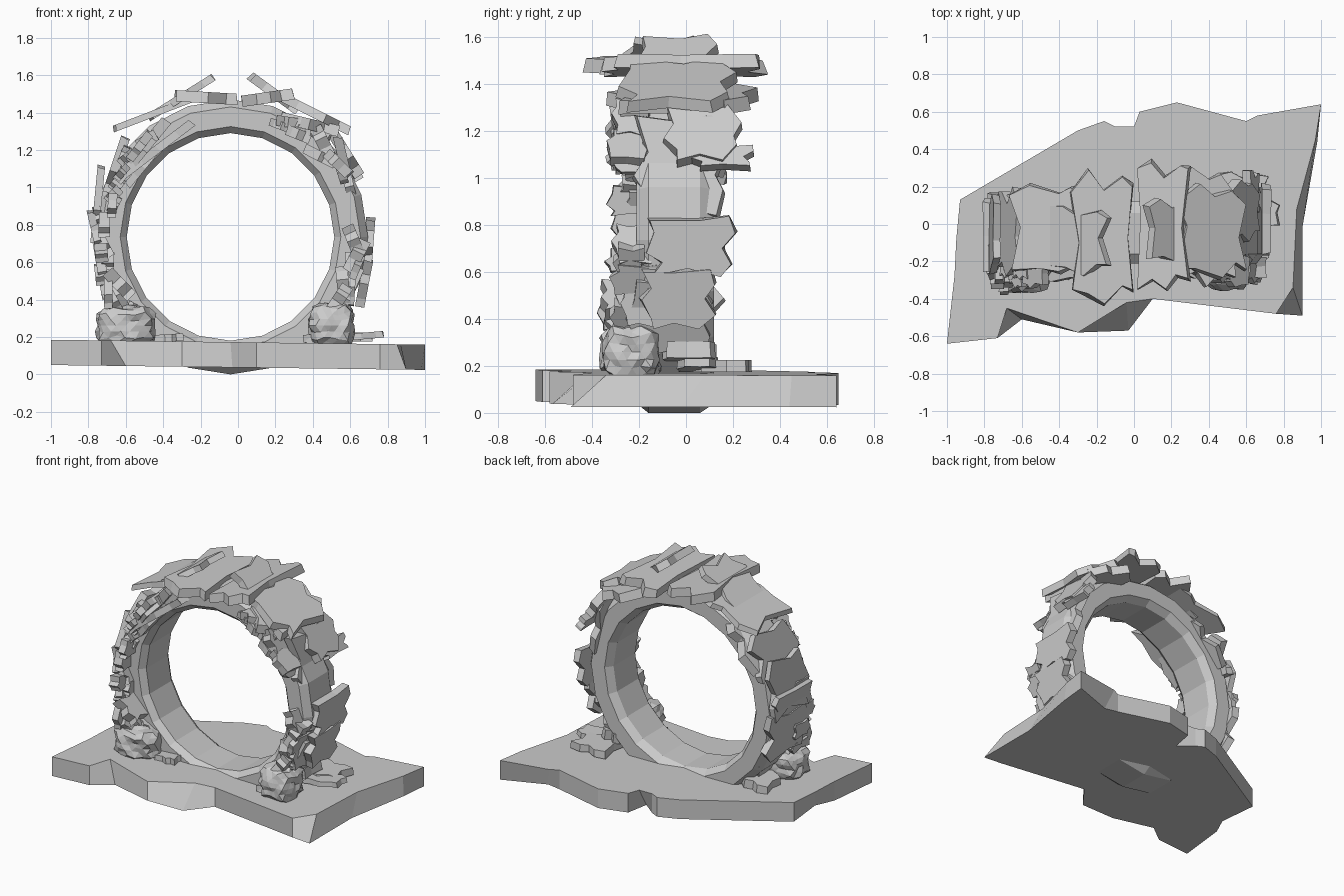
import bpy, bmesh, math, random
from mathutils import Vector

if "Cube" in bpy.data.objects:
    bpy.data.objects.remove(bpy.data.objects["Cube"])

random.seed(7)
CX, CY, CZ = -0.04, -0.05, 0.735   # ring centre


def make_object(name, bm):
    bmesh.ops.recalc_face_normals(bm, faces=bm.faces[:])
    me = bpy.data.meshes.new(name)
    bm.to_mesh(me)
    bm.free()
    ob = bpy.data.objects.new(name, me)
    bpy.context.collection.objects.link(ob)
    return ob


def prism(bm, lower, upper):
    # closed solid between two outlines with equal point counts
    a = [bm.verts.new(p) for p in lower]
    b = [bm.verts.new(p) for p in upper]
    n = len(a)
    bm.faces.new(a[::-1])
    bm.faces.new(b)
    for i in range(n):
        j = (i + 1) % n
        bm.faces.new((a[i], a[j], b[j], b[i]))


def jagged_outline(y0, y1):
    # broken-stone outline in (u 0..1, y)
    w, r = y1 - y0, random.uniform
    return [(r(0, .08), y0 + w * r(.0, .22)), (r(.25, .4), y0 + w * r(.06, .16)),
            (r(.5, .65), y0), (r(.75, .85), y0 + w * r(.1, .2)),
            (1, y0 + w * r(.05, .2)), (r(.86, .95), y0 + w * r(.4, .6)),
            (1, y1 - w * r(.05, .25)), (r(.7, .85), y1 - w * r(.0, .08)),
            (r(.5, .6), y1 - w * r(.1, .2)), (r(.2, .35), y1),
            (0, y1 - w * r(.0, .2)), (r(.04, .14), y0 + w * r(.4, .6))]


def plate(bm, x1, z1, x2, z2, t, y0, y1):
    # stone plate seen edge-on from the front as the line (x1,z1)-(x2,z2)
    d = Vector((x2 - x1, 0, z2 - z1))
    n = Vector((-d.z, 0, d.x)).normalized() * t / 2
    p = Vector((x1, 0, z1))
    pts = [p + d * u + Vector((0, y, 0)) for u, y in jagged_outline(y0, y1)]
    c = sum(pts, Vector()) / len(pts)
    prism(bm, [q - n for q in pts],
          [c + (q - c) * random.uniform(.93, 1.0) + n for q in pts])


# ground slab: outline x, y; bottom edge is chipped differently from the top
top = [(-1, -.64), (-.73, -.61), (-.68, -.45), (-.3, -.58), (-.04, -.42), (.1, -.4),
       (.76, -.48), (.85, -.34), (.87, .08), (.97, .45), (1, .64), (.66, .58),
       (.6, .55), (.23, .65), (.03, .6), (0, .52), (-.1, .52), (-.16, .55),
       (-.3, .5), (-.93, .13), (-.95, -.08), (-.96, -.28)]
chips = {2: (-.6, -.51), 4: (-.03, -.57), 7: (.9, -.49), 8: (.9, -.02),
         9: (.98, .44), 11: (.7, .53), 15: (0, .44), 20: (-.9, -.15)}
bm = bmesh.new()
low = [chips.get(i, p) for i, p in enumerate(top)]
prism(bm, [(x, y, .037 - .013 * x) for x, y in low],
      [(x, y, .172 - .013 * x) for x, y in top])
make_object("ground_slab", bm)

# arch ring: bevelled profile (radius, y offset) spun round y
prof = [(.555, -.12), (.59, -.16), (.695, -.16), (.735, -.11),
        (.735, .11), (.695, .17), (.59, .17), (.555, .12)]
N = 20
bm = bmesh.new()
loops = []
for i in range(N):
    a = 2 * math.pi * i / N
    loops.append([bm.verts.new((CX + r * math.cos(a), CY + y, CZ + r * math.sin(a)))
                  for r, y in prof])
for i in range(N):
    A, B = loops[i], loops[(i + 1) % N]
    for k in range(len(prof)):
        m = (k + 1) % len(prof)
        bm.faces.new((A[k], A[m], B[m], B[k]))
make_object("arch_ring", bm)

# outer plates: x1, z1, x2, z2, thickness, y0, y1
crown = [(-.67, 1.31, -.2, 1.49, .035, -.27, .22), (-.34, 1.49, .0, 1.47, .06, -.44, .3),
         (-.48, 1.37, -.13, 1.59, .04, -.28, .1), (.06, 1.6, .32, 1.41, .05, -.21, .14),
         (.02, 1.46, .3, 1.5, .06, -.36, .35), (.22, 1.49, .6, 1.3, .05, -.3, .22),
         (.2, 1.38, .54, 1.3, .06, -.34, .31)]
left = [(-.6, 1.27, -.7, .97, .05, -.28, .2), (-.73, 1.12, -.77, .7, .04, -.27, .16),
        (-.79, .88, -.73, .62, .04, -.3, .14), (-.76, .75, -.7, .4, .05, -.3, .17),
        (-.72, .62, -.56, .24, .06, -.3, .12), (-.66, 1.02, -.38, 1.36, .06, -.32, .2)]
right = [(.53, 1.28, .64, .82, .05, -.23, .2), (.5, 1.3, .65, 1.06, .06, -.1, .24),
         (.6, 1.13, .65, 1.04, .05, .02, .29), (.71, .84, .69, .58, .05, -.17, .22),
         (.7, .62, .65, .36, .05, -.2, .13), (.66, .6, .5, .24, .06, -.26, .12)]
for name, rows in (("crown_plates", crown), ("left_plates", left), ("right_plates", right)):
    bm = bmesh.new()
    for row in rows:
        plate(bm, *row)
    make_object(name, bm)

# broken shards clustered on the front of the ring
def shards(name, a0, a1, count, y_out):
    bm = bmesh.new()
    for i in range(count):
        a = math.radians(a0 + (a1 - a0) * (i + random.random()) / count)
        r = random.uniform(.64, .73)
        x, z = CX + r * math.cos(a), CZ + r * math.sin(a)
        b = a + math.pi / 2 + random.uniform(-.5, .5)
        h = random.uniform(.045, .1)
        dx, dz = h * math.cos(b), h * math.sin(b)
        plate(bm, x - dx, z - dz, x + dx, z + dz, random.uniform(.04, .07),
              random.uniform(-y_out, -.25), random.uniform(-.17, -.1))
    make_object(name, bm)


shards("left_front_shards", 130, 225, 22, .38)
shards("lower_right_front_shards", -48, -2, 11, .33)
shards("upper_right_front_shards", 28, 68, 8, .36)
bm = bmesh.new()
plate(bm, -.66, 1.03, -.24, 1.35, .045, -.31, -.18)
plate(bm, -.6, 1.0, -.42, 1.22, .04, -.28, -.15)
make_object("long_front_shards", bm)

# boulders at the feet of the ring
def boulder(name, x, y, z, sx, sy, sz):
    bm = bmesh.new()
    bmesh.ops.create_icosphere(bm, subdivisions=3, radius=1)
    for v in bm.verts:
        p = v.co
        # square off the ball, then crack it
        k = (abs(p.x) ** 4 + abs(p.y) ** 4 + abs(p.z) ** 4) ** -.25
        p *= k * random.uniform(.82, 1.0)
        v.co = (x + p.x * sx, y + p.y * sy, z + p.z * sz)
    make_object(name, bm)


boulder("left_boulder", -.6, -.23, .26, .17, .145, .115)
boulder("right_boulder", .5, -.23, .26, .13, .13, .125)

# loose slabs lying on the ground
bm = bmesh.new()
for row in [(.5, .19, .78, .215, .035, -.04, .13), (.44, .2, .72, .2, .05, .03, .28),
            (.34, .19, .48, .2, .04, -.3, -.1), (-.45, .19, -.29, .2, .04, -.3, -.18),
            (-.72, .2, -.5, .22, .06, -.1, .14), (.42, .25, .58, .27, .07, -.1, .13)]:
    plate(bm, *row)
make_object("loose_slabs", bm)
